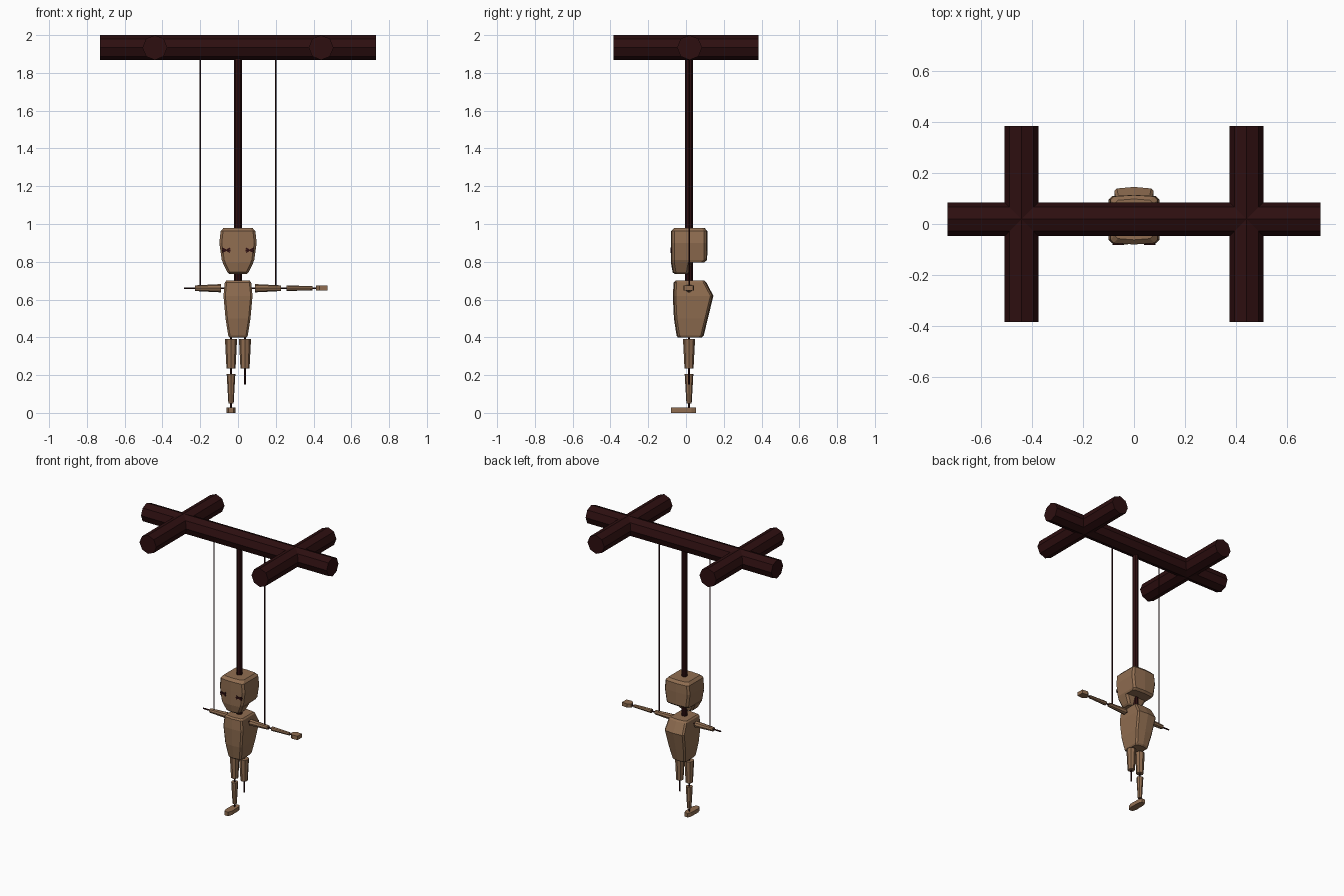
import bpy, bmesh, math
from mathutils import Vector, Matrix

if "Cube" in bpy.data.objects:
    bpy.data.objects.remove(bpy.data.objects["Cube"])


def material(name, rgb):
    m = bpy.data.materials.new(name)
    m.diffuse_color = (*rgb, 1.0)
    m.use_nodes = True
    m.node_tree.nodes["Principled BSDF"].inputs["Base Color"].default_value = m.diffuse_color
    return m


TAN = material("tan wood", (0.28, 0.155, 0.082))
DARK = material("dark red wood", (0.026, 0.0045, 0.005))
CY = 0.016       # depth of the rods, strings and limbs
ARM_Z = 0.66
LEG_X = 0.037


def finish(name, bm, mat):
    bmesh.ops.recalc_face_normals(bm, faces=bm.faces)
    me = bpy.data.meshes.new(name)
    bm.to_mesh(me)
    bm.free()
    me.materials.append(mat)
    ob = bpy.data.objects.new(name, me)
    bpy.context.collection.objects.link(ob)
    return ob


def rod(name, a, b, r1, r2, mat, sides=8):
    """Tapered prism from point a (radius r1) to point b (radius r2)."""
    a, b = Vector(a), Vector(b)
    d = b - a
    rot = Vector((0, 0, 1)).rotation_difference(d).to_matrix().to_4x4()
    bm = bmesh.new()
    bmesh.ops.create_cone(bm, cap_ends=True, segments=sides, radius1=r1, radius2=r2,
                          depth=d.length, matrix=Matrix.Translation((a + b) / 2) @ rot)
    return finish(name, bm, mat)


def loft(name, rings, c, ridge, mat):
    """Chamfered body from levels (z, half width, front y, back y)."""
    bm = bmesh.new()
    loops = []
    for z, w, f, b in rings:
        right = [(w - c, f + ridge), (w, f + ridge + c),
                 (w, b - ridge - c), (w - c, b - ridge)]
        pts = [(0, f)] + right + [(0, b)] + [(-x, y) for x, y in reversed(right)]
        loops.append([bm.verts.new((x, y, z)) for x, y in pts])
    for lo, hi in zip(loops, loops[1:]):
        n = len(lo)
        for i in range(n):
            j = (i + 1) % n
            bm.faces.new((lo[i], lo[j], hi[j], hi[i]))
    bm.faces.new(loops[0])
    bm.faces.new(loops[-1])
    return finish(name, bm, mat)


def slab(name, outline, z0, z1, mat):
    """Flat outline in plan, extruded upwards."""
    bm = bmesh.new()
    face = bm.faces.new([bm.verts.new((x, y, z0)) for x, y in outline])
    top = bmesh.ops.extrude_face_region(bm, geom=[face])["geom"]
    bmesh.ops.translate(bm, vec=(0, 0, z1 - z0),
                        verts=[g for g in top if isinstance(g, bmesh.types.BMVert)])
    return finish(name, bm, mat)


# control frame
BAR_Z, BAR_R = 1.934, 0.066
rod("main_bar", (-0.73, 0.019, BAR_Z), (0.73, 0.019, BAR_Z), BAR_R, BAR_R, DARK)
for side, s in (("left", -1), ("right", 1)):
    rod(side + "_cross_bar", (s * 0.44, -0.383, BAR_Z), (s * 0.44, 0.383, BAR_Z),
        BAR_R, BAR_R, DARK)
    rod(side + "_string", (s * 0.2, CY, ARM_Z), (s * 0.2, CY, BAR_Z), 0.004, 0.004, DARK, 6)
rod("centre_rod", (0, CY, 0.67), (0, CY, BAR_Z), 0.02, 0.02, DARK)

# head with a narrow jaw at the front
loft("head", [(0.735, 0.045, -0.06, 0.012), (0.745, 0.056, -0.071, 0.02),
              (0.796, 0.082, -0.08, 0.03), (0.797, 0.08, -0.08, 0.098),
              (0.81, 0.086, -0.08, 0.112), (0.90, 0.099, -0.08, 0.114),
              (0.962, 0.092, -0.08, 0.113), (0.98, 0.076, -0.062, 0.098)],
     0.013, 0.005, TAN)

# crossed stitch eyes
for side, s in (("left", -1), ("right", 1)):
    bm = bmesh.new()
    for angle in (-28, 0, 28):
        m = (Matrix.Translation((s * 0.062, -0.0775, 0.861))
             @ Matrix.Rotation(math.radians(angle), 4, 'Y')
             @ Matrix.Diagonal((0.046, 0.008, 0.007, 1)))
        bmesh.ops.create_cube(bm, size=1, matrix=m)
    finish(side + "_eye", bm, DARK)

# hunched torso
loft("torso", [(0.40, 0.046, -0.044, 0.085), (0.41, 0.052, -0.05, 0.094),
               (0.50, 0.066, -0.064, 0.116), (0.62, 0.077, -0.07, 0.145),
               (0.69, 0.07, -0.065, 0.108), (0.70, 0.062, -0.055, 0.097)],
     0.01, 0.006, TAN)

# arms on a wire: only one keeps its forearm and hand
rod("arm_wire", (-0.285, CY, ARM_Z), (0.43, CY, ARM_Z), 0.005, 0.005, DARK, 6)
for side, s in (("left", -1), ("right", 1)):
    rod(side + "_upper_arm", (s * 0.09, CY, ARM_Z), (s * 0.228, CY, ARM_Z),
        0.022, 0.015, TAN)
rod("forearm", (0.258, CY, ARM_Z), (0.395, CY, ARM_Z), 0.015, 0.011, TAN)
slab("hand", [(0.412, 0.004), (0.432, -0.013), (0.475, -0.01),
              (0.475, 0.038), (0.432, 0.043), (0.412, 0.028)], 0.647, 0.674, TAN)

# legs on wires: only one keeps its shin and foot
for side, s, end in (("left", -1, 0.02), ("right", 1, 0.15)):
    x = s * LEG_X
    rod(side + "_leg_wire", (x, CY, end), (x, CY, 0.42), 0.005, 0.005, DARK, 6)
    rod(side + "_thigh", (x, CY, 0.235), (x, CY, 0.39), 0.024, 0.032, TAN)
rod("shin", (-LEG_X, CY, 0.05), (-LEG_X, CY, 0.205), 0.014, 0.023, TAN)
half = [(0.014, -0.08), (0.025, -0.05), (0.023, 0.03), (0.013, 0.052)]
slab("foot", [(-LEG_X + x, y) for x, y in half]
     + [(-LEG_X - x, y) for x, y in reversed(half)], 0.0, 0.028, TAN)
